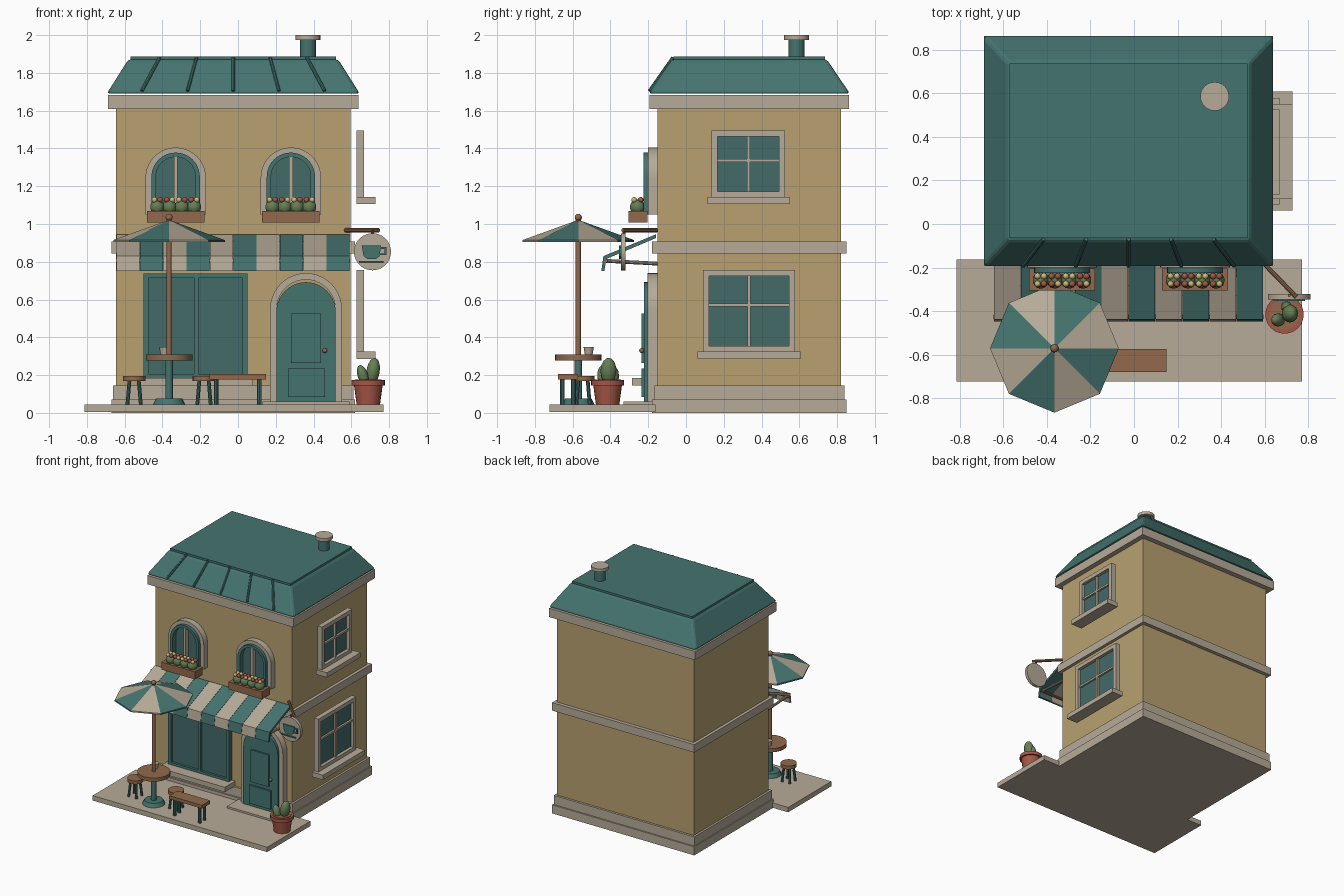
import bpy, bmesh
from math import sin, cos, pi
from mathutils import Vector, Matrix

if "Cube" in bpy.data.objects:
    bpy.data.objects.remove(bpy.data.objects["Cube"], do_unlink=True)


def material(name, rgb):
    lin = [(c / 255 / 12.92) if c < 11 else ((c / 255 + 0.055) / 1.055) ** 2.4 for c in rgb]
    m = bpy.data.materials.new(name)
    m.use_nodes = True
    m.diffuse_color = (*lin, 1)
    m.node_tree.nodes["Principled BSDF"].inputs["Base Color"].default_value = (*lin, 1)
    return m


WALL = material("ochre wall", (184, 161, 112))
TRIM = material("beige trim", (183, 171, 152))
TEAL = material("teal paint", (69, 116, 111))
GLASS = material("teal glass", (67, 107, 105))
WOOD = material("brown wood", (146, 105, 76))
CLAY = material("terracotta", (166, 86, 70))
GREEN = material("plant green", (102, 126, 84))
CREAM = material("cream flower", (206, 184, 122))


def finish(name, bm, mats, angle):
    bmesh.ops.recalc_face_normals(bm, faces=bm.faces[:])
    me = bpy.data.meshes.new(name)
    bm.to_mesh(me)
    bm.free()
    for m in mats if isinstance(mats, list) else [mats]:
        me.materials.append(m)
    me.shade_smooth()
    me.set_sharp_from_angle(angle=angle)
    ob = bpy.data.objects.new(name, me)
    bpy.context.collection.objects.link(ob)
    return ob


def prism(name, pts, axis, a, b, mat, bevel=0.0, segs=2):
    """Extrude a 2D outline along an axis from a to b."""
    bm = bmesh.new()
    place = {"x": lambda p, d: (d, *p), "y": lambda p, d: (p[0], d, p[1]), "z": lambda p, d: (*p, d)}[axis]
    lo = [bm.verts.new(place(p, a)) for p in pts]
    hi = [bm.verts.new(place(p, b)) for p in pts]
    bm.faces.new(lo)
    bm.faces.new(hi)
    for i in range(len(pts)):
        j = (i + 1) % len(pts)
        bm.faces.new((lo[i], lo[j], hi[j], hi[i]))
    if bevel:
        edges = [e for e in bm.edges if e.calc_face_angle(0) is None or abs(e.calc_face_angle(0)) > 0.3]
        bmesh.ops.bevel(bm, geom=edges, offset=bevel, segments=segs, profile=0.5, affect="EDGES")
    return finish(name, bm, mat, 0.2)


def box(name, x, y, z, mat, bevel=0.0, segs=2):
    pts = [(x[0], y[0]), (x[1], y[0]), (x[1], y[1]), (x[0], y[1])]
    return prism(name, pts, "z", z[0], z[1], mat, bevel, segs)


def rod(name, p, q, r1, mat, r2=None, sides=20):
    p, q = Vector(p), Vector(q)
    bm = bmesh.new()
    turn = (q - p).to_track_quat("Z", "Y").to_matrix().to_4x4()
    bmesh.ops.create_cone(bm, cap_ends=True, segments=sides, radius1=r1, radius2=r1 if r2 is None else r2,
                          depth=(q - p).length, matrix=Matrix.Translation((p + q) / 2) @ turn)
    return finish(name, bm, mat, 0.6)


def ball(name, c, size, mat, tilt=0.0, segs=14):
    bm = bmesh.new()
    m = Matrix.Translation(c) @ Matrix.Rotation(tilt, 4, "Y") @ Matrix.Diagonal((*size, 1))
    bmesh.ops.create_uvsphere(bm, u_segments=segs, v_segments=segs // 2 + 2, radius=1, matrix=m)
    return finish(name, bm, mat, 1.0)


def arch(cx, r, z0, spring, n=20):
    top = [(cx + r * cos(pi * i / n), spring + r * sin(pi * i / n)) for i in range(n + 1)]
    return [(cx + r, z0)] + top + [(cx - r, z0)]


def arch_frame(name, cx, r_out, r_in, z0, spring, y0, y1, mat, bevel=0.0):
    return prism(name, arch(cx, r_out, z0, spring) + arch(cx, r_in, z0, spring)[::-1], "y", y0, y1, mat, bevel)


CX, CY = -0.025, 0.335


def storey(name, hx, hy, z, mat, bevel, segs=2):
    return box(name, (CX - hx, CX + hx), (CY - hy, CY + hy), z, mat, bevel, segs)


# Building shell and trim bands
storey("walls", 0.62, 0.485, (0.03, 1.66), WALL, 0.02, 3)
storey("foundation", 0.645, 0.515, (0, 0.07), TRIM, 0.015)
storey("plinth", 0.637, 0.503, (0.07, 0.145), TRIM, 0.018)
storey("middle_band", 0.645, 0.515, (0.843, 0.908), TRIM, 0.022, 3)
storey("cornice", 0.662, 0.528, (1.61, 1.682), TRIM, 0.022, 3)

# Sloped roof with raised cap and seams
bm = bmesh.new()
bmesh.ops.create_cube(bm, size=2)
for v in bm.verts:
    top = v.co.z > 0
    hx, hy = (0.555, 0.41) if top else (0.67, 0.533)
    v.co = (CX + v.co.x * hx, CY + v.co.y * hy, 1.872 if top else 1.69)
bmesh.ops.bevel(bm, geom=bm.edges[:], offset=0.016, segments=2, profile=0.5, affect="EDGES")
finish("roof", bm, TEAL, 0.2)
storey("roof_cap", 0.545, 0.4, (1.86, 1.887), TEAL, 0.01)
for i in range(-2, 3):
    rod("roof_seam", (CX + i * 0.242, -0.193, 1.705), (CX + i * 0.195, -0.07, 1.88), 0.009, TEAL, sides=8)
rod("chimney", (0.37, 0.585, 1.87), (0.37, 0.585, 1.98), 0.042, TEAL, sides=24)
rod("chimney_cap", (0.37, 0.585, 1.975), (0.37, 0.585, 2.0), 0.066, TRIM, sides=24)

# Side windows
for y0, y1, z0, z1, s0, s1, bar in ((0.135, 0.525, 1.14, 1.495, 0.115, 0.55, 1.335),
                                    (0.09, 0.578, 0.32, 0.757, 0.062, 0.607, 0.57)):
    t, X, mid = 0.033, (0.627, 0.668), (y0 + y1) / 2
    box("side_glass", (0.632, 0.642), (y0 + 0.01, y1 - 0.01), (z0 + 0.01, z1 - 0.01), GLASS)
    for z in ((z0, z0 + t), (z1 - t, z1)):
        box("side_window_rail", X, (y0, y1), z, TRIM, 0.005)
    for y in ((y0, y0 + t), (y1 - t, y1)):
        box("side_window_stile", X, y, (z0, z1), TRIM, 0.005)
    box("side_window_mullion", (0.63, 0.657), (mid - 0.008, mid + 0.008), (z0 + t, z1 - t), TRIM)
    box("side_window_bar", (0.63, 0.657), (y0 + t, y1 - t), (bar - 0.008, bar + 0.008), TRIM)
    box("side_window_sill", (0.627, 0.727), (s0, s1), (z0 - 0.035, z0 + 0.004), TRIM, 0.007)

# Arched upper windows with flower boxes
for cx in (-0.33, 0.28):
    arch_frame("arched_surround", cx, 0.16, 0.126, 1.05, 1.245, -0.2, -0.15, TRIM, 0.006)
    arch_frame("arched_sash", cx, 0.128, 0.105, 1.05, 1.25, -0.225, -0.15, TEAL)
    prism("arched_glass", arch(cx, 0.11, 1.05, 1.25), "y", -0.185, -0.15, GLASS)
    box("arched_mullion", (cx - 0.01, cx + 0.01), (-0.222, -0.18), (1.05, 1.355), TRIM)
    box("flower_box", (cx - 0.152, cx + 0.152), (-0.305, -0.205), (1.008, 1.07), WOOD, 0.007)
    for i in range(4):
        x = cx + (i - 1.5) * 0.065
        ball("flower_bush", (x, -0.257, 1.09), (0.038, 0.04, 0.04), GREEN)
        for k in range(4):
            a = pi / 4 + k * pi / 2
            ball("flower", (x + 0.021 * cos(a), -0.257 + 0.025 * sin(a), 1.128),
                 (0.015,) * 3, CLAY if (i + k // 3) % 2 else CREAM, segs=8)

# Shop window
box("shop_glass", (-0.5, 0.05), (-0.172, -0.15), (0.18, 0.735), GLASS)
for x in ((-0.5, -0.475), (-0.232, -0.208), (0.025, 0.05)):
    box("shop_window_stile", x, (-0.19, -0.15), (0.18, 0.738), TEAL, 0.004)
for z in ((0.18, 0.205), (0.713, 0.738)):
    box("shop_window_rail", (-0.5, 0.05), (-0.19, -0.15), z, TEAL, 0.004)
box("shop_window_sill", (-0.53, 0.08), (-0.285, -0.15), (0.145, 0.185), TRIM, 0.008)

# Arched door
arch_frame("door_surround", 0.36, 0.19, 0.155, 0.05, 0.55, -0.205, -0.15, TRIM, 0.007)
prism("door", arch(0.36, 0.157, 0.06, 0.535), "y", -0.222, -0.15, TEAL, 0.004)
box("door_upper_panel", (0.28, 0.44), (-0.236, -0.2), (0.265, 0.527), TEAL, 0.006)
box("door_lower_panel", (0.265, 0.46), (-0.236, -0.2), (0.085, 0.235), TEAL, 0.006)
ball("door_knob", (0.46, -0.235, 0.33), (0.013,) * 3, WOOD)
box("door_step", (0.13, 0.59), (-0.33, -0.15), (0.03, 0.06), TRIM, 0.006)

# Striped awning
cloth = [(-0.16, 0.945), (-0.437, 0.83), (-0.448, 0.752), (-0.432, 0.752), (-0.422, 0.815), (-0.16, 0.925)]
for i in range(10):
    x = -0.643 + i * 0.1235
    prism("awning_stripe", cloth, "x", x + 0.001, x + 0.1225, TEAL if i % 2 else TRIM, 0.006)
rod("awning_bar", (-0.645, -0.425, 0.805), (0.594, -0.425, 0.805), 0.01, WOOD, sides=10)
for x in (-0.62, 0.57):
    rod("awning_arm", (x, -0.15, 0.79), (x, -0.425, 0.805), 0.01, TRIM, sides=10)

# Hanging cup sign
rod("sign_bar", (0.57, -0.155, 0.967), (0.745, -0.335, 0.967), 0.011, WOOD, sides=10)
rod("sign_disc", (0.712, -0.32, 0.853), (0.712, -0.345, 0.853), 0.098, TRIM, sides=36)
rod("sign_hanger", (0.712, -0.328, 0.94), (0.712, -0.328, 0.967), 0.007, WOOD, sides=8)
prism("sign_cup", [(0.655, 0.885), (0.665, 0.83), (0.685, 0.815), (0.73, 0.815), (0.75, 0.83), (0.757, 0.885)],
      "y", -0.354, -0.34, TEAL)
box("sign_saucer", (0.64, 0.77), (-0.354, -0.34), (0.793, 0.803), TEAL)
for z in (0.835, 0.868):
    box("sign_cup_handle", (0.75, 0.785), (-0.354, -0.34), (z, z + 0.009), TEAL)
box("sign_cup_handle", (0.776, 0.785), (-0.354, -0.34), (0.835, 0.877), TEAL)

# Terrace
box("terrace", (-0.813, 0.77), (-0.722, -0.162), (0.005, 0.045), TRIM, 0.01)

# Table and parasol
tx, ty = -0.365, -0.57
rod("table_foot", (tx, ty, 0.045), (tx, ty, 0.075), 0.085, TEAL, 0.07)
rod("table_column", (tx, ty, 0.07), (tx, ty, 0.28), 0.02, TEAL)
rod("table_top", (tx, ty, 0.278), (tx, ty, 0.308), 0.123, WOOD, sides=28)
rod("table_cup", (tx - 0.025, ty + 0.055, 0.305), (tx - 0.025, ty + 0.055, 0.348), 0.02, TRIM, 0.027)
rod("parasol_pole", (tx, ty, 0.07), (tx, ty, 1.02), 0.014, WOOD)
ball("parasol_finial", (tx, ty, 1.035), (0.019,) * 3, WOOD)
bm = bmesh.new()
tip, low = bm.verts.new((tx, ty, 1.022)), bm.verts.new((tx, ty, 1.0))
edge = [[bm.verts.new((tx + 0.295 * cos(i * pi / 4), ty + 0.295 * sin(i * pi / 4), z)) for i in range(8)]
        for z in (0.915, 0.904)]
for i in range(8):
    j = (i + 1) % 8
    for f in ((tip, edge[0][i], edge[0][j]), (low, edge[1][j], edge[1][i]),
              (edge[0][i], edge[1][i], edge[1][j], edge[0][j])):
        bm.faces.new(f).material_index = i % 2
finish("parasol_canopy", bm, [TRIM, TEAL], 0.1)

# Stools and bench
for x in (-0.55, -0.18):
    rod("stool_seat", (x, -0.545, 0.168), (x, -0.545, 0.196), 0.06, WOOD, sides=24)
    for k in range(4):
        a = pi / 4 + k * pi / 2
        rod("stool_leg", (x + 0.05 * cos(a), -0.545 + 0.05 * sin(a), 0.045),
            (x + 0.035 * cos(a), -0.545 + 0.035 * sin(a), 0.17), 0.01, TEAL, sides=10)
box("bench_seat", (-0.15, 0.148), (-0.678, -0.572), (0.178, 0.205), WOOD, 0.006)
for x in (-0.115, 0.113):
    for y in (-0.655, -0.595):
        rod("bench_leg", (x, y, 0.045), (x, y, 0.18), 0.013, TEAL, sides=10)

# Potted cactus
px, py = 0.69, -0.415
rod("pot", (px, py, 0.045), (px, py, 0.155), 0.062, CLAY, 0.077, sides=24)
rod("pot_rim", (px, py, 0.145), (px, py, 0.174), 0.088, CLAY, sides=24)
rod("pot_soil", (px, py, 0.17), (px, py, 0.178), 0.07, WOOD, sides=24)
ball("cactus_tall", (px + 0.025, py + 0.005, 0.22), (0.036, 0.042, 0.072), GREEN, 0.15)
ball("cactus_short", (px - 0.03, py - 0.025, 0.2), (0.028, 0.03, 0.055), GREEN, -0.3)
ball("cactus_bud", (px + 0.01, py + 0.035, 0.195), (0.025, 0.025, 0.05), GREEN, 0.1)
